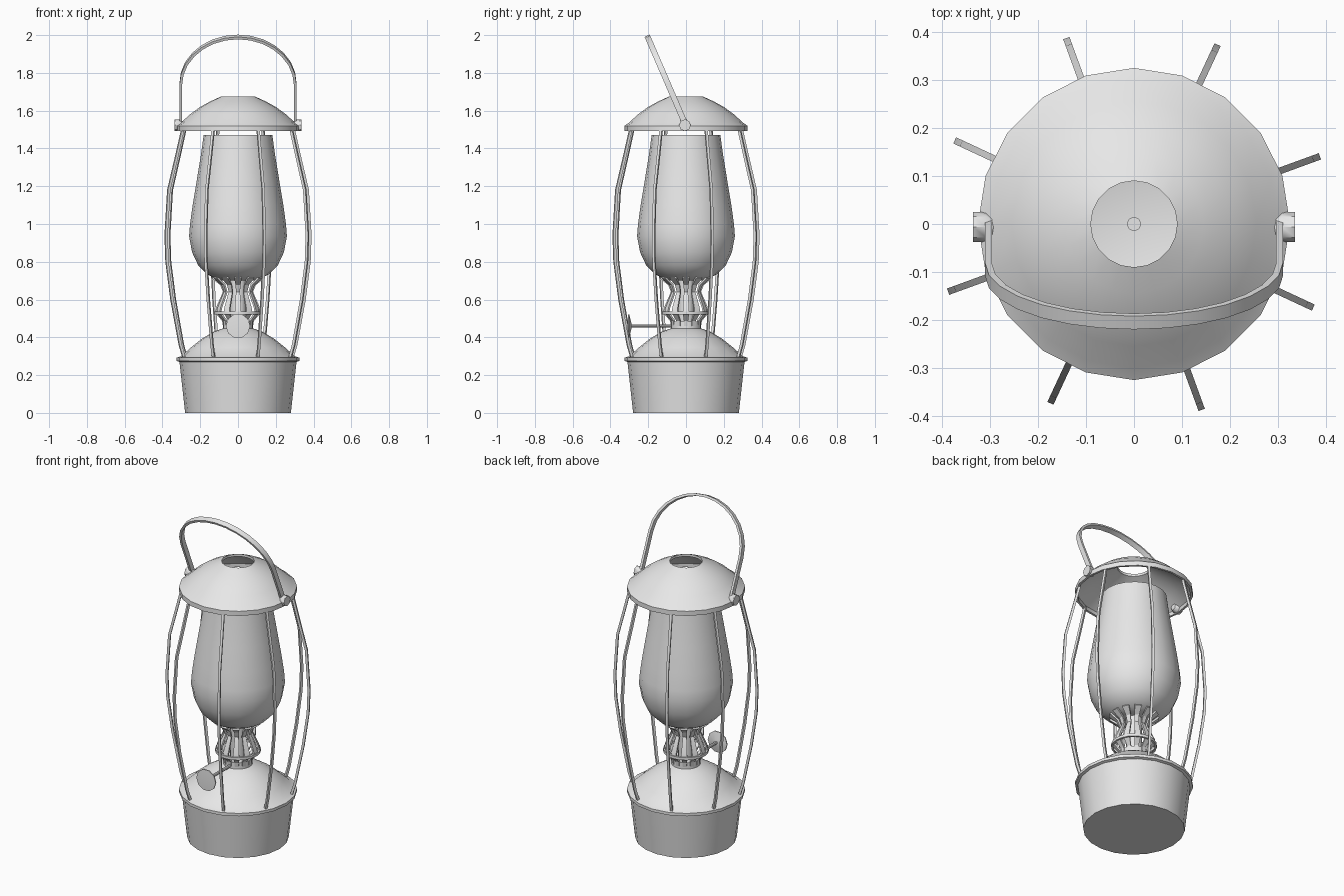
import bpy, bmesh
from math import sin, cos, pi, radians, atan2
from mathutils import Matrix, Vector

cube = bpy.data.objects.get("Cube")
if cube:
    bpy.data.objects.remove(cube)

metal = bpy.data.materials.new("light grey")
metal.use_nodes = True
GREY = (0.8, 0.8, 0.8, 1)
metal.diffuse_color = GREY
metal.node_tree.nodes["Principled BSDF"].inputs["Base Color"].default_value = GREY


def finish(name, bm, angle=40):
    bmesh.ops.remove_doubles(bm, verts=bm.verts, dist=0.0005)
    bmesh.ops.recalc_face_normals(bm, faces=bm.faces)
    mesh = bpy.data.meshes.new(name)
    bm.to_mesh(mesh)
    bm.free()
    mesh.materials.append(metal)
    ob = bpy.data.objects.new(name, mesh)
    bpy.context.collection.objects.link(ob)
    bpy.ops.object.select_all(action='DESELECT')
    ob.select_set(True)
    bpy.context.view_layer.objects.active = ob
    bpy.ops.object.shade_smooth_by_angle(angle=radians(angle))
    return ob


def lathe(name, profile, sides=20, matrix=Matrix()):
    """Spin (radius, height) points around the local z axis."""
    bm = bmesh.new()
    verts = [bm.verts.new((r, 0, z)) for r, z in profile]
    edges = [bm.edges.new(p) for p in zip(verts, verts[1:])]
    bmesh.ops.spin(bm, geom=verts + edges, cent=(0, 0, 0), axis=(0, 0, 1),
                   angle=2 * pi, steps=sides)
    bm.transform(matrix)
    return finish(name, bm)


def bar(bm, path, width, thick, matrix):
    """Sweep a rectangle along an (x, z) path; width(x) runs along local y."""
    pts = [Vector(p) for p in path]
    rings = []
    for i, p in enumerate(pts):
        d = (pts[min(i + 1, len(pts) - 1)] - pts[max(i - 1, 0)]).normalized()
        n = Vector((-d.y, d.x)) * thick / 2
        w = width(p.x) / 2
        rings.append([bm.verts.new(matrix @ Vector((p.x + s * n.x, t * w, p.y + s * n.y)))
                      for s, t in ((-1, -1), (1, -1), (1, 1), (-1, 1))])
    for a, b in zip(rings, rings[1:]):
        for k in range(4):
            j = (k + 1) % 4
            bm.faces.new((a[k], a[j], b[j], b[k]))
    bm.faces.new(rings[0])
    bm.faces.new(rings[-1][::-1])


# Fuel tank with rolled rim and domed top
lathe("fuel_tank", [(0, 0), (0.28, 0), (0.31, 0.27), (0.325, 0.275), (0.325, 0.292),
                    (0.3, 0.3), (0.25, 0.346), (0.195, 0.39), (0.13, 0.43),
                    (0.08, 0.447), (0.08, 0.485), (0, 0.485)])

# Hollow cap with a vent hole
lathe("cap", [(0.09, 1.675), (0.145, 1.65), (0.2, 1.62), (0.255, 1.58), (0.3, 1.538),
              (0.325, 1.52), (0.325, 1.492), (0.312, 1.492), (0.312, 1.515),
              (0.25, 1.57), (0.195, 1.608), (0.14, 1.637), (0.09, 1.66), (0.09, 1.675)])

# Glass chimney, open at the top
lathe("glass_chimney", [(0, 0.7), (0.085, 0.7), (0.12, 0.71), (0.165, 0.735), (0.21, 0.78),
                        (0.243, 0.85), (0.259, 0.935), (0.254, 1.0), (0.24, 1.1),
                        (0.217, 1.24), (0.197, 1.36), (0.182, 1.47)])

# Burner
lathe("burner_tube", [(0, 0.45), (0.045, 0.45), (0.045, 0.7), (0, 0.7)], 12)
lathe("wick", [(0, 0.69), (0.015, 0.69), (0.015, 0.76), (0, 0.76)], 8)
lathe("burner_ring", [(0.112, 0.522), (0.126, 0.522), (0.126, 0.538),
                      (0.112, 0.538), (0.112, 0.522)])
bm = bmesh.new()
for k in range(12):
    bar(bm, [(0.075, 0.46), (0.08, 0.49), (0.116, 0.53), (0.112, 0.555), (0.075, 0.64),
             (0.09, 0.68), (0.135, 0.715)], lambda r: 0.29 * r, 0.01,
        Matrix.Rotation(2 * pi * k / 12, 4, 'Z'))
finish("burner_prongs", bm, 30)

# Guard wires
bm = bmesh.new()
for k in range(8):
    bar(bm, [(0.305, 0.295), (0.325, 0.36), (0.372, 0.6), (0.4, 0.8), (0.405, 0.94),
             (0.39, 1.18), (0.345, 1.36), (0.31, 1.505)], lambda r: 0.014, 0.014,
        Matrix.Rotation(radians(20 + 45 * k), 4, 'Z'))
finish("guard_wires", bm)

# Carrying handle, tipped forward around its pivots
tilt = Matrix.Translation((0, 0, 1.52)) @ Matrix.Rotation(atan2(0.205, 0.475), 4, 'X')
arch = [(0.303 * cos(pi * i / 14), 0.24 + 0.272 * sin(pi * i / 14)) for i in range(15)]
bm = bmesh.new()
bar(bm, [(0.303, 0)] + arch + [(-0.303, 0)], lambda x: 0.03, 0.014, tilt)
finish("carrying_handle", bm)

# Handle pivots
for side, label in ((1, "left"), (-1, "right")):
    lathe("handle_pivot_" + label,
          [(0, 0.285), (0.018, 0.287), (0.031, 0.308), (0.031, 0.335), (0, 0.335)], 8,
          Matrix.Translation((0, -0.006, 1.523)) @ Matrix.Rotation(side * pi / 2, 4, 'Y'))

# Wick adjuster: stem and flared knob, pointing forward
forward = Matrix.Translation((0, 0, 0.46)) @ Matrix.Rotation(pi / 2, 4, 'X')
lathe("adjuster_stem", [(0, 0.04), (0.009, 0.04), (0.009, 0.3), (0, 0.3)], 8, forward)
lathe("adjuster_knob", [(0, 0.288), (0.02, 0.29), (0.065, 0.301), (0.065, 0.307), (0, 0.31)],
      10, forward)
